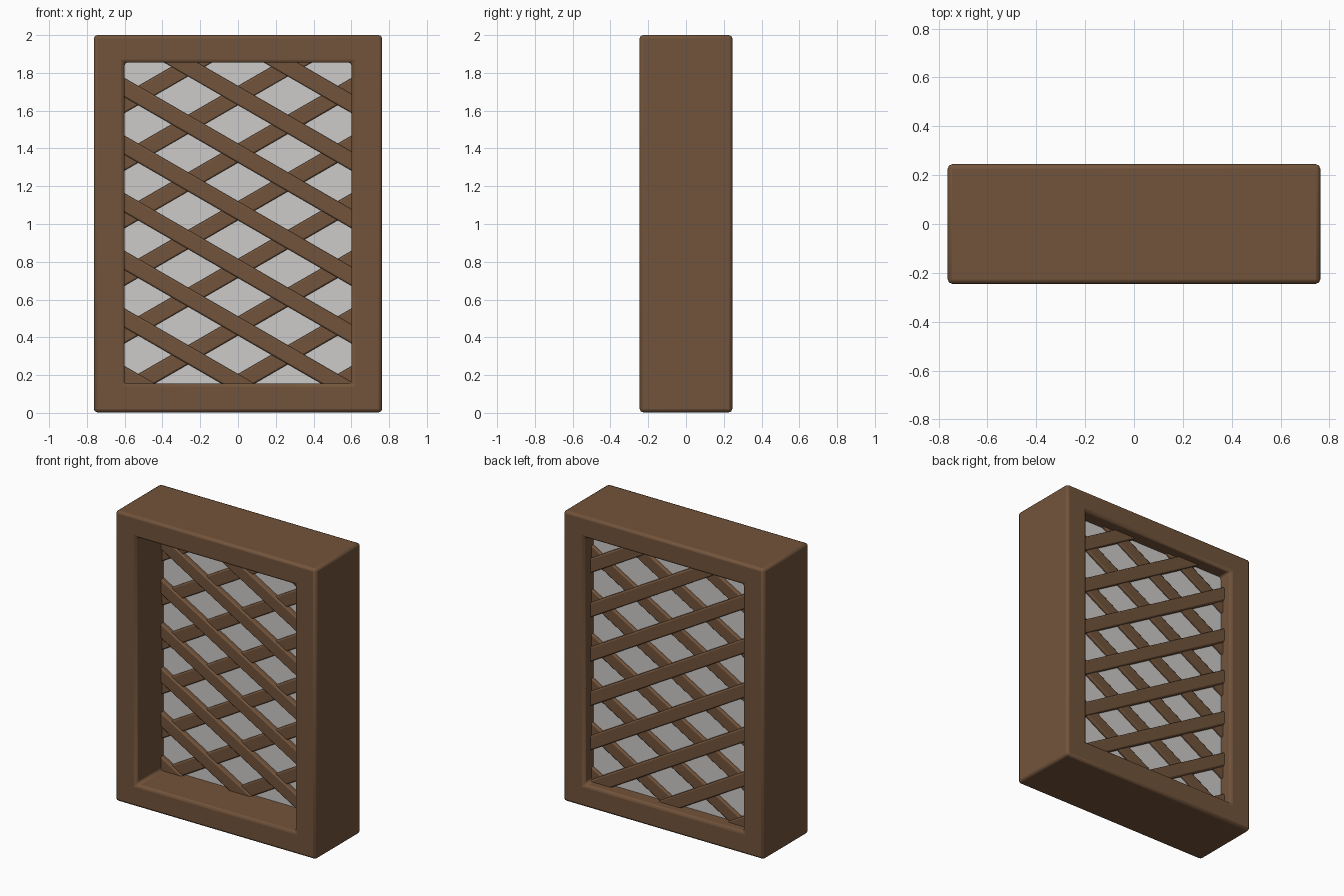
import bpy, bmesh, math
from mathutils import Vector, Matrix

if "Cube" in bpy.data.objects:
    bpy.data.objects.remove(bpy.data.objects["Cube"])

W, D, H = 0.763, 0.245, 2.0           # half width, half depth, height
OX, Z0, Z1 = 0.602, 0.155, 1.855      # opening half width, bottom, top
YC = 0.10                             # centre plane of pane and lattice


def material(name, color):
    m = bpy.data.materials.new(name)
    m.diffuse_color = (*color, 1)
    m.use_nodes = True
    m.node_tree.nodes["Principled BSDF"].inputs["Base Color"].default_value = m.diffuse_color
    return m


brown = material("brown wood", (0.168, 0.088, 0.044))
grey = material("pale grey pane", (0.61, 0.60, 0.59))


def finish(name, bm, mat, bevel=0.0, segments=2):
    bmesh.ops.recalc_face_normals(bm, faces=bm.faces)
    me = bpy.data.meshes.new(name)
    bm.to_mesh(me)
    bm.free()
    me.materials.append(mat)
    ob = bpy.data.objects.new(name, me)
    bpy.context.collection.objects.link(ob)
    if bevel:
        b = ob.modifiers.new("soft edges", 'BEVEL')
        b.width, b.segments, b.limit_method = bevel, segments, 'ANGLE'
    bpy.ops.object.select_all(action='DESELECT')
    ob.select_set(True)
    bpy.context.view_layer.objects.active = ob
    bpy.ops.object.shade_smooth_by_angle(angle=math.radians(50))
    return ob


def box(bm, center, size, rot=Matrix()):
    m = Matrix.Translation(center) @ rot @ Matrix.Diagonal((*size, 1))
    return bmesh.ops.create_cube(bm, size=1, matrix=m)


# Window frame: rectangular ring with depth
bm = bmesh.new()
outer = [(-W, 0.003), (W, 0.003), (W, H), (-W, H)]
inner = [(-OX, Z0), (OX, Z0), (OX, Z1), (-OX, Z1)]
rings = [[bm.verts.new((x, y, z)) for x, z in loop]
         for loop, y in ((outer, -D), (outer, D), (inner, D), (inner, -D))]
for a in range(4):
    r, s = rings[a], rings[(a + 1) % 4]
    for i in range(4):
        j = (i + 1) % 4
        bm.faces.new((r[i], r[j], s[j], s[i]))
finish("window_frame", bm, brown, 0.018)

# Pane between the two lattice faces
bm = bmesh.new()
box(bm, (0, YC, (Z0 + Z1) / 2), (2 * OX + 0.02, 0.095, Z1 - Z0 + 0.02))
finish("pane", bm, grey)


# Crossing diagonal slats, trimmed to the opening
def slats(name, sign, thickness):
    for k in range(-1, 7):
        bm = bmesh.new()
        rot = Matrix.Rotation(sign * math.radians(30), 4, 'Y')
        box(bm, (0, YC, Z0 + 0.305 * k), (3, thickness, 0.087), rot)
        for co, no in (((OX + 0.03, 0, 0), (1, 0, 0)), ((-OX - 0.03, 0, 0), (-1, 0, 0)),
                       ((0, 0, Z1 + 0.03), (0, 0, 1)), ((0, 0, Z0 - 0.03), (0, 0, -1))):
            bmesh.ops.bisect_plane(bm, geom=bm.verts[:] + bm.edges[:] + bm.faces[:],
                                   plane_co=Vector(co), plane_no=Vector(no), clear_outer=True)
            bmesh.ops.holes_fill(bm, edges=[e for e in bm.edges if e.is_boundary])
        finish(f"{name}_{k + 2}", bm, brown, 0.009)


slats("falling_slat", 1, 0.16)
slats("rising_slat", -1, 0.135)
